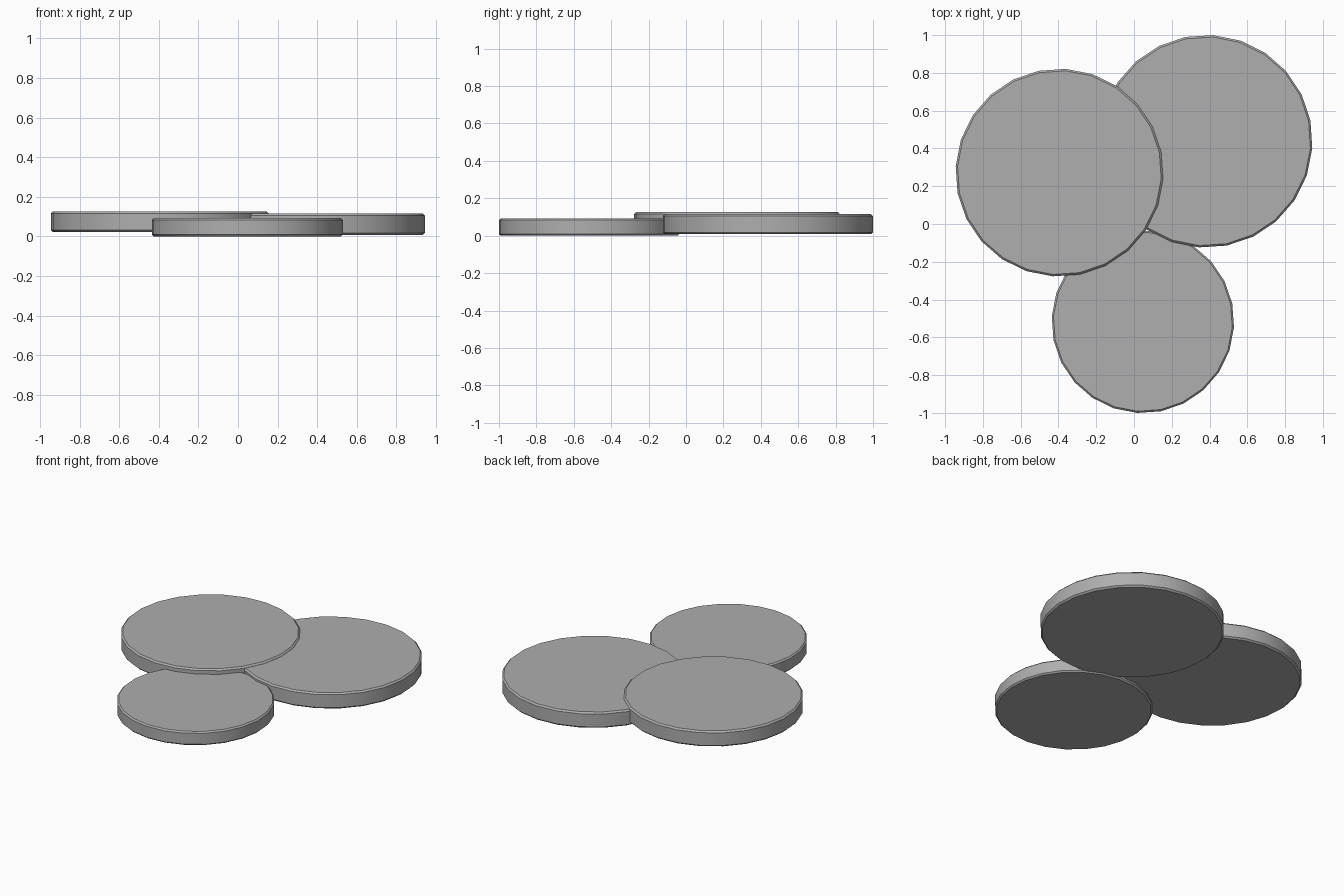
import bpy
import math

if "Cube" in bpy.data.objects:
    bpy.data.objects.remove(bpy.data.objects["Cube"])

# Dark grey stone colour
grey = bpy.data.materials.new("dark_grey")
grey.diffuse_color = (0.425, 0.425, 0.425, 1.0)
grey.use_nodes = True
grey.node_tree.nodes["Principled BSDF"].inputs["Base Color"].default_value = grey.diffuse_color


def disc(name, x, y, z0, z1, radius, turn, bevel=0.01):
    """24-sided disc with chamfered rims; turn is the angle of one corner."""
    bpy.ops.mesh.primitive_cylinder_add(vertices=24, radius=radius, depth=z1 - z0)
    ob = bpy.context.object
    ob.name = name
    ob.location = (x, y, (z0 + z1) / 2)
    # cylinder corners sit on multiples of 15 degrees before turning
    ob.rotation_euler.z = math.radians(turn)
    ob.data.materials.append(grey)
    mod = ob.modifiers.new("rim_chamfer", 'BEVEL')
    mod.width = bevel
    mod.segments = 1
    mod.limit_method = 'ANGLE'
    mod.angle_limit = math.radians(40)
    # apply the chamfer first so its edges are kept sharp
    bpy.ops.object.modifier_apply(modifier=mod.name)
    bpy.ops.object.shade_smooth_by_angle(angle=math.radians(30))
    return ob


# Three overlapping discs, each a little higher than the last
disc("front_disc", 0.047, -0.518, 0.0, 0.092, 0.483, -3.5, 0.009)
disc("right_disc", 0.382, 0.438, 0.008, 0.115, 0.563, -3.8)
disc("left_disc", -0.395, 0.272, 0.021, 0.126, 0.550, -3.5)
